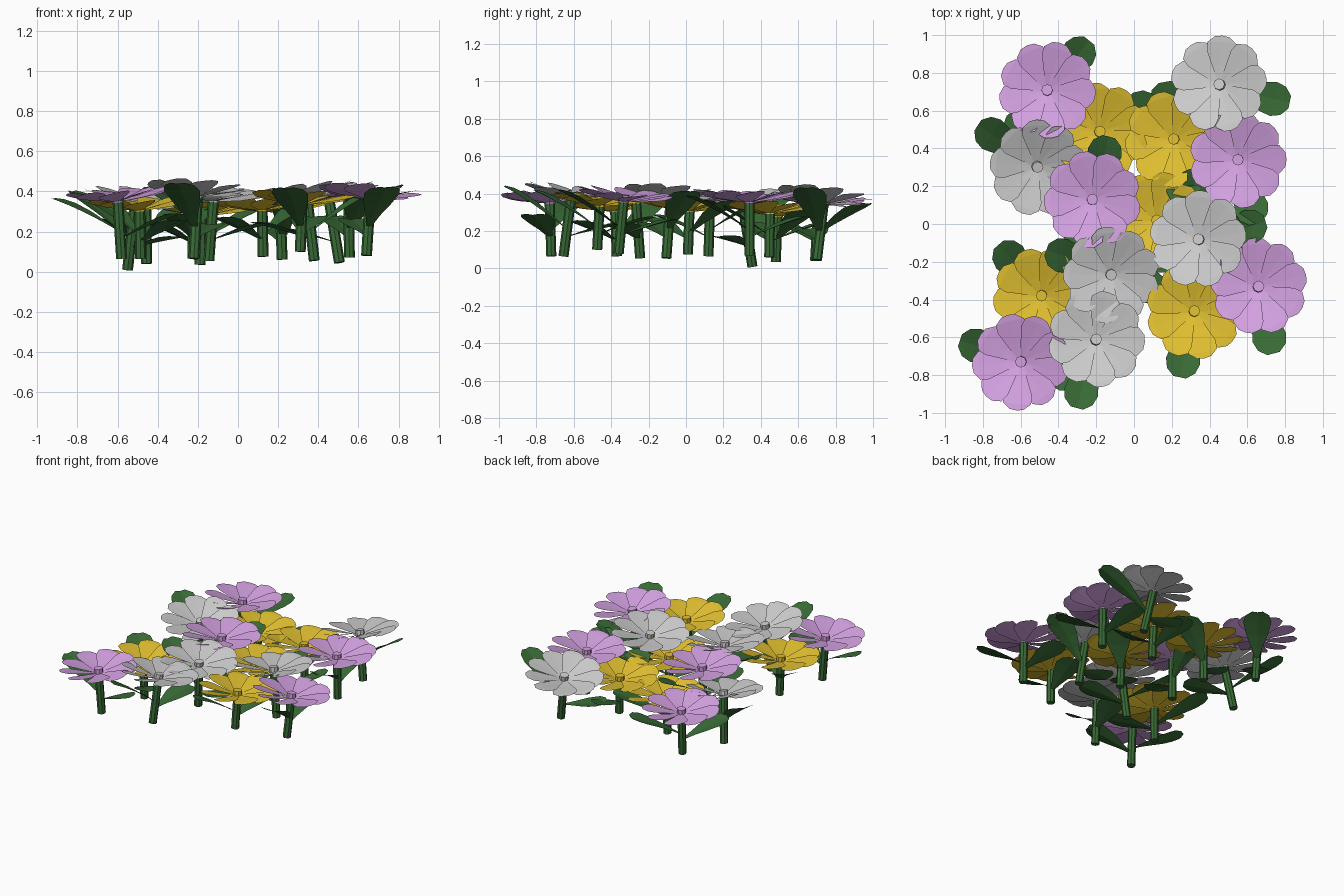
import bpy, bmesh, math
from mathutils import Vector, Matrix

if "Cube" in bpy.data.objects:
    bpy.data.objects.remove(bpy.data.objects["Cube"])


def material(name, rgb):
    m = bpy.data.materials.new(name)
    m.diffuse_color = (*rgb, 1)
    m.use_nodes = True
    m.node_tree.nodes["Principled BSDF"].inputs["Base Color"].default_value = m.diffuse_color
    return m


GREEN = material("leaf green", (0.040, 0.145, 0.036))
COLORS = {"lilac": material("lilac", (0.66, 0.36, 0.76)),
          "yellow": material("yellow", (0.76, 0.53, 0.03)),
          "white": None}


def finish(name, bm, mat):
    me = bpy.data.meshes.new(name)
    bm.to_mesh(me)
    bm.free()
    ob = bpy.data.objects.new(name, me)
    bpy.context.collection.objects.link(ob)
    if mat:
        me.materials.append(mat)
    return ob


def frame(origin, axis):
    # local frame whose z runs along the stem
    q = Vector((0, 0, 1)).rotation_difference(axis)
    return Matrix.Translation(origin) @ q.to_matrix().to_4x4()


def tube(name, a, b, r, mat):
    bm = bmesh.new()
    axis = b - a
    bmesh.ops.create_cone(bm, cap_ends=True, segments=8, radius1=r, radius2=r,
                          depth=axis.length, matrix=frame((a + b) / 2, axis))
    return finish(name, bm, mat)


# petal stations: radius, half width, height
PETAL = [(0.02, 0.012, 0.0), (0.10, 0.045, 0.016), (0.18, 0.077, 0.034),
         (0.225, 0.076, 0.044), (0.258, 0.038, 0.048)]


def head(name, m, turn, mat, count=9):
    bm = bmesh.new()
    for i in range(count):
        rot = m @ Matrix.Rotation(turn + i * math.tau / count, 4, 'Z')
        rows = []
        for r, w, z in PETAL:
            # twist lifts one edge of each petal over its neighbour
            rows.append([bm.verts.new(rot @ Vector((r - (0.006 if s else 0), s * w, z + s * w * 0.18)))
                         for s in (-1, 0, 1)])
        for p, q in zip(rows, rows[1:]):
            for k in (0, 1):
                bm.faces.new((p[k], q[k], q[k + 1], p[k + 1]))
    return finish(name, bm, mat)


# leaf stations: fraction along, half width
LEAF = [(0.0, 0.008), (0.25, 0.036), (0.5, 0.072), (0.75, 0.092), (0.9, 0.076), (1.0, 0.034)]


def leaf(name, base, angle, length, rise):
    bm = bmesh.new()
    m = Matrix.Translation(base) @ Matrix.Rotation(angle, 4, 'Z')
    rows = []
    for t, w in LEAF:
        z = rise * (1.25 * t - 0.25 * t * t)
        rows.append([bm.verts.new(m @ Vector((t * length, s * w, z + abs(s) * w * 0.15)))
                     for s in (-1, 0, 1)])
    for p, q in zip(rows, rows[1:]):
        for k in (0, 1):
            bm.faces.new((p[k], q[k], q[k + 1], p[k + 1]))
    return finish(name, bm, GREEN)


# colour, head x y, foot x y z, stem height, leaf angle, second leaf angle
FLOWERS = [
    ("lilac", -.46, .71, -.455, .69, .04, .33, 51, 231),
    ("white", .45, .74, .505, .70, .045, .335, -12, 190),
    ("yellow", -.18, .49, -.19, .48, .035, .28, 30, 210),
    ("yellow", .21, .45, .22, .445, .06, .27, 280, 100),
    ("lilac", .55, .34, .555, .34, .07, .318, 285, 105),
    ("white", -.51, .30, -.55, .355, .01, .35, 147, 327),
    ("lilac", -.22, .13, -.225, .12, .065, .33, 75, 255),
    ("yellow", .12, .02, .125, .01, .075, .265, 45, 225),
    ("white", .34, -.08, .38, -.105, .055, .345, 18, 198),
    ("white", -.12, -.27, -.145, -.245, .055, .332, 160, 340),
    ("yellow", -.49, -.38, -.485, -.37, .065, .275, 131, 311),
    ("yellow", .32, -.46, .31, -.475, .10, .27, -102, 80),
    ("lilac", .66, -.33, .64, -.36, .08, .313, -75, 105),
    ("lilac", -.60, -.73, -.58, -.72, .065, .32, 162, 342),
    ("white", -.20, -.61, -.22, -.655, .065, .342, -105, 75),
]

for i, (col, hx, hy, fx, fy, fz, h, a1, a2) in enumerate(FLOWERS, 1):
    foot, top = Vector((fx, fy, fz)), Vector((hx, hy, fz + h))
    axis = top - foot
    unit = axis.normalized()
    base = top - unit * 0.034
    # stem, flower head and its small centre
    tube(f"stem_{i}", foot, base, 0.027, GREEN)
    head(f"{col}_petals_{i}", frame(base, axis), 0.4 + i * 0.9, COLORS[col])
    tube(f"{col}_centre_{i}", base - unit * 0.005, top, 0.03, COLORS[col])
    # upper leaf follows the head's tilt, lower leaf sits on the other side
    for tag, ang, start, length, rise in (("upper", a1, 0.42, 0.35, 0.18),
                                          ("lower", a2, 0.30, 0.31, 0.11)):
        a = math.radians(ang)
        d = Vector((math.cos(a), math.sin(a), 0))
        lean = -d.dot(unit) * length
        leaf(f"{tag}_leaf_{i}", foot + axis * start, a, length, rise + lean)
